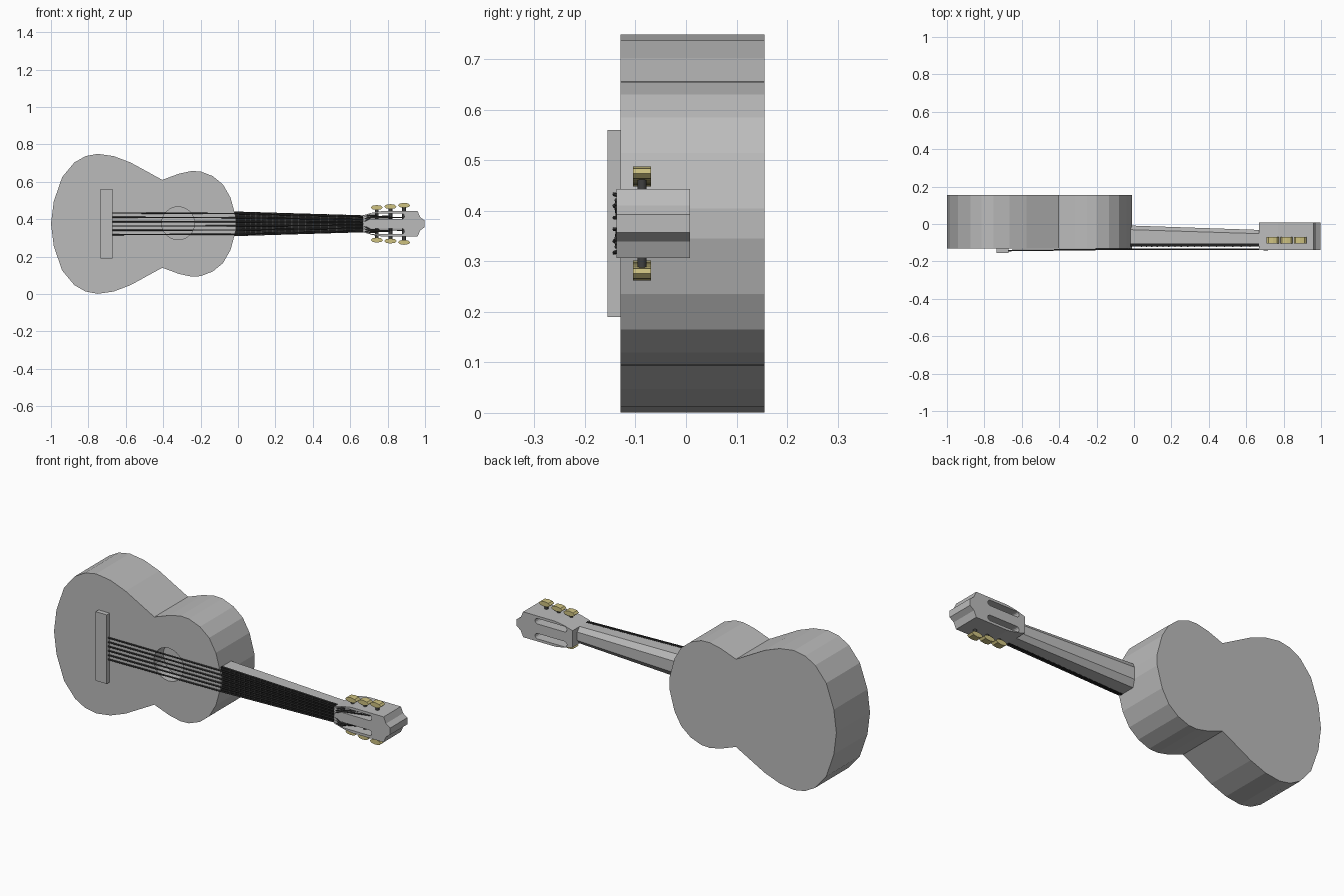
import bpy, bmesh, math
from mathutils import Vector

if "Cube" in bpy.data.objects:
    bpy.data.objects.remove(bpy.data.objects["Cube"])

ZC = 0.375  # height of the long axis


def material(name, rgb):
    m = bpy.data.materials.new(name)
    m.diffuse_color = (*rgb, 1)
    m.use_nodes = True
    m.node_tree.nodes["Principled BSDF"].inputs["Base Color"].default_value = m.diffuse_color
    return m


GREY = material("plain grey", (0.5, 0.5, 0.5))
BLACK = material("fretboard black", (0.015, 0.015, 0.015))
DARK = material("string dark grey", (0.05, 0.05, 0.05))
GOLD = material("peg gold", (0.62, 0.54, 0.22))


def loft(name, loop_a, loop_b, mat):
    """Closed solid between two matching loops of points."""
    bm = bmesh.new()
    a = [bm.verts.new(p) for p in loop_a]
    b = [bm.verts.new(p) for p in loop_b]
    n = len(a)
    bm.faces.new(a)
    bm.faces.new(b[::-1])
    for i in range(n):
        bm.faces.new((a[i], b[i], b[(i + 1) % n], a[(i + 1) % n]))
    bmesh.ops.recalc_face_normals(bm, faces=bm.faces)
    me = bpy.data.meshes.new(name)
    bm.to_mesh(me)
    bm.free()
    me.materials.append(mat)
    ob = bpy.data.objects.new(name, me)
    bpy.context.collection.objects.link(ob)
    return ob


def prism(name, pts, y0, y1, mat):
    """Extrude an x/z outline along y; z is relative to the long axis."""
    return loft(name, [(x, y0, ZC + z) for x, z in pts],
                [(x, y1, ZC + z) for x, z in pts], mat)


def mirrored(half):
    return half + [(x, -z) for x, z in reversed(half) if z > 0]


def ellipse(cx, cz, rx, rz, n):
    return [(cx + rx * math.cos(2 * math.pi * i / n),
             cz + rz * math.sin(2 * math.pi * i / n)) for i in range(n)]


def box(name, x0, x1, y0, y1, hz, mat):
    return prism(name, [(x0, -hz), (x1, -hz), (x1, hz), (x0, hz)], y0, y1, mat)


def cut(ob, cutter):
    cutter.hide_render = True
    cutter.hide_viewport = True
    cutter.display_type = 'WIRE'
    mod = ob.modifiers.new("cut", 'BOOLEAN')
    mod.operation = 'DIFFERENCE'
    mod.solver = 'EXACT'
    mod.object = cutter


def rod(name, points, radius, mat):
    cu = bpy.data.curves.new(name, 'CURVE')
    cu.dimensions = '3D'
    cu.bevel_depth = radius
    cu.bevel_resolution = 1
    cu.use_fill_caps = True
    sp = cu.splines.new('POLY')
    sp.points.add(len(points) - 1)
    for p, co in zip(sp.points, points):
        p.co = (*co, 1)
    cu.materials.append(mat)
    ob = bpy.data.objects.new(name, cu)
    bpy.context.collection.objects.link(ob)


# body with recessed sound hole
body = prism("body", mirrored([
    (-1.0, 0.0), (-0.985, 0.12), (-0.94, 0.25), (-0.875, 0.328), (-0.815, 0.362),
    (-0.75, 0.374), (-0.665, 0.362), (-0.575, 0.328), (-0.405, 0.235),
    (-0.315, 0.268), (-0.25, 0.282), (-0.2, 0.28), (-0.135, 0.255),
    (-0.08, 0.21), (-0.04, 0.14), (-0.01, 0.03)]), -0.13, 0.155, GREY)
cut(body, prism("sound_hole_cutter", ellipse(-0.32, 0.003, 0.088, 0.088, 24),
                -0.2, -0.05, GREY))

# bridge
box("bridge", -0.735, -0.67, -0.155, -0.128, 0.185, GREY)


# tapered neck and fretboard
def neck_loop(x, hw, front, side, back):
    half = [(hw, front), (hw, side), (hw * 0.5, back)]
    full = half + [(-z, y) for z, y in reversed(half)]
    return [(x, y, ZC + z) for z, y in full]


loft("neck", neck_loop(-0.03, 0.065, -0.106, -0.03, -0.008),
     neck_loop(0.68, 0.045, -0.106, -0.052, -0.032), GREY)
prism("fretboard", [(-0.02, -0.066), (0.68, -0.045), (0.68, 0.045), (-0.02, 0.066)],
      -0.119, -0.104, BLACK)
for i in range(18):
    x = -0.67 + 1.34 * 2 ** (-i / 18 * 0.97)
    x = 0.66 - (0.66 - x) * 1.0
    hw = 0.065 - 0.0285 * x
    if x > 0:
        box("fret", x - 0.003, x + 0.003, -0.123, -0.118, hw, DARK)

# headstock with two long slots
head = prism("headstock", mirrored([
    (0.667, 0.045), (0.72, 0.06), (0.77, 0.068), (0.96, 0.068),
    (0.974, 0.036), (0.998, 0.018)]), -0.138, 0.008, GREY)
for s in (1, -1):
    r = 0.0145
    pts = [(0.875 + r * math.cos(a), r * math.sin(a))
           for a in [math.pi * (i / 6 - 0.5) for i in range(7)]]
    pts += [(1.59 - x, -z) for x, z in pts]
    cut(head, prism("slot_cutter", [(x, z + s * 0.04) for x, z in pts],
                    -0.3, 0.2, GREY))

# tuning pegs: post and eight-sided knob, three each side
PEGS = [(0.742, 0.087), (0.815, 0.092), (0.888, 0.099)]
for s in (1, -1):
    for x, z in PEGS:
        rod("peg_post", [(x, -0.087, ZC + s * 0.018), (x, -0.087, ZC + s * z)],
            0.01, DARK)
        prism("peg_knob", ellipse(x, s * z, 0.033, 0.0135, 8), -0.105, -0.069, GOLD)

# six strings, from bridge over the neck and down to the posts
for i in range(6):
    t = (i - 2.5) / 2.5
    s = 1 if t > 0 else -1
    k = i - 3 if t > 0 else 2 - i          # 0 = inner string
    px = PEGS[2 - k][0]
    rod("string", [(-0.68, -0.142, ZC + t * 0.058),
                   (-0.01, -0.134, ZC + t * 0.055),
                   (0.665, -0.134, ZC + t * 0.038),
                   (0.71, -0.138, ZC + s * (0.032 + 0.007 * k)),
                   (px, -0.09, ZC + s * (0.034 + 0.006 * k))], 0.004, DARK)
